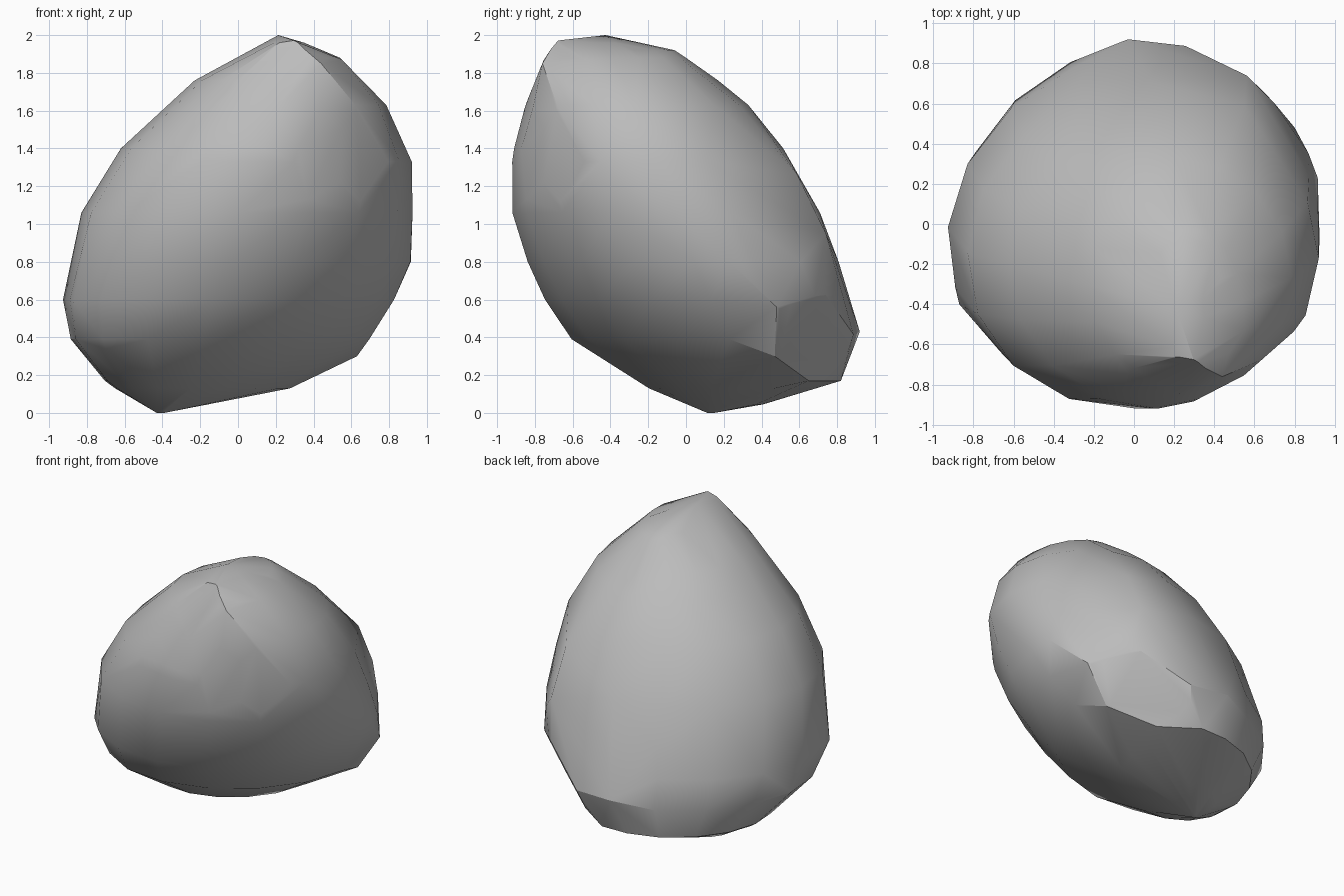
import bpy
import bmesh
import math
from mathutils import Vector

default_cube = bpy.data.objects.get("Cube")
if default_cube:
    bpy.data.objects.remove(default_cube, do_unlink=True)

SIDES = 16

# Cross-sections of the boulder: height, left edge, right edge, front edge, back edge
SECTIONS = [
    (0, -.43, -.39, .11, .15),
    (.045, -.5, -.12, .02, .41),
    (.13, -.655, .28, -.2, .69),
    (.17, -.71, .37, -.26, .82),
    (.39, -.89, .7, -.61, .9),
    (.6, -.93, .83, -.75, .865),
    (.8, -.885, .915, -.84, .81),
    (1.06, -.83, .925, -.92, .71),
    (1.33, -.66, .92, -.92, .55),
    (1.4, -.62, .89, -.91, .515),
    (1.63, -.37, .785, -.85, .33),
    (1.76, -.23, .66, -.8, .17),
    (1.88, .02, .54, -.75, 0),
    (1.92, .08, .45, -.72, -.06),
    (1.96, .16, .35, -.69, -.22),
    (2, .21, .23, -.43, -.41),
]

# Corners that stand out from the oval sections
CORNERS = [
    # front left and underside
    (-.87, -.4, .59), (-.7, -.4, .34), (-.4, -.61, .42),
    # crown
    (.3, -.69, 1.97), (.44, -.76, 1.85), (.55, -.53, 1.87),
    # back
    (.56, .74, .95), (.56, .74, .57), (.55, .59, 1.26),
    (.25, .89, .42), (-.03, .92, .43), (.1, .82, .17),
    # back right side
    (.8, .48, .56), (.63, .47, .3), (.35, .65, .17), (.915, .23, .8),
]

# Flat chipped facets: a point on the facet and its outward direction
CHIPS = [
    ((.35, .655, .17), (.61, .68, -.41)),   # lower back corner
    ((.1, -.8, 1.66), (-.22, -.85, .48)),   # upper front
    ((.3, .83, .71), (.08, .97, .22)),      # back
    ((.7, -.62, 1), (.66, -.75, 0)),        # front side, outer
    ((.42, -.82, 1), (.46, -.89, 0)),       # front side, inner
]


def stone_material(name, value):
    colour = (value, value, value, 1)
    material = bpy.data.materials.new(name)
    material.use_nodes = True
    material.diffuse_color = colour
    shader = material.node_tree.nodes["Principled BSDF"]
    shader.inputs["Base Color"].default_value = colour
    return material


def add_section(bm, height, left, right, front, back):
    """Add a ring of points on an oval that leans diagonally by height."""
    lean = .3 - .2 * height
    for step in range(SIDES):
        angle = math.tau * step / SIDES
        across = math.cos(angle - lean / 2)
        along = math.sin(angle + lean / 2)
        bm.verts.new((
            (left + right) / 2 + (right - left) / 2 * across,
            (front + back) / 2 + (back - front) / 2 * along,
            height,
        ))


def wrap_hull(bm):
    """Wrap all points in a closed convex skin and drop the leftovers."""
    bmesh.ops.convex_hull(bm, input=bm.verts[:])
    loose = [v for v in bm.verts if not v.link_faces]
    bmesh.ops.delete(bm, geom=loose, context="VERTS")


# Boulder body
bm = bmesh.new()
for section in SECTIONS:
    add_section(bm, *section)
for corner in CORNERS:
    bm.verts.new(corner)
wrap_hull(bm)

# Chip the flat facets and close the openings
for point, direction in CHIPS:
    bmesh.ops.bisect_plane(
        bm, geom=bm.verts[:] + bm.edges[:] + bm.faces[:],
        plane_co=Vector(point), plane_no=Vector(direction).normalized(),
        clear_outer=True)
    rim = [edge for edge in bm.edges if edge.is_boundary]
    bmesh.ops.holes_fill(bm, edges=rim)

# Merge near-flat neighbours into broad, worn planes
bmesh.ops.remove_doubles(bm, verts=bm.verts[:], dist=.02)
bmesh.ops.dissolve_limit(
    bm, angle_limit=math.radians(4),
    verts=bm.verts[:], edges=bm.edges[:])
bmesh.ops.recalc_face_normals(bm, faces=bm.faces[:])

mesh = bpy.data.meshes.new("boulder")
bm.to_mesh(mesh)
bm.free()
mesh.materials.append(stone_material("grey stone", .5))
boulder = bpy.data.objects.new("boulder", mesh)
bpy.context.collection.objects.link(boulder)

# Soft shading with crisp chipped edges
bpy.ops.object.select_all(action="DESELECT")
boulder.select_set(True)
bpy.context.view_layer.objects.active = boulder
bpy.ops.object.shade_smooth_by_angle(angle=math.radians(24))
